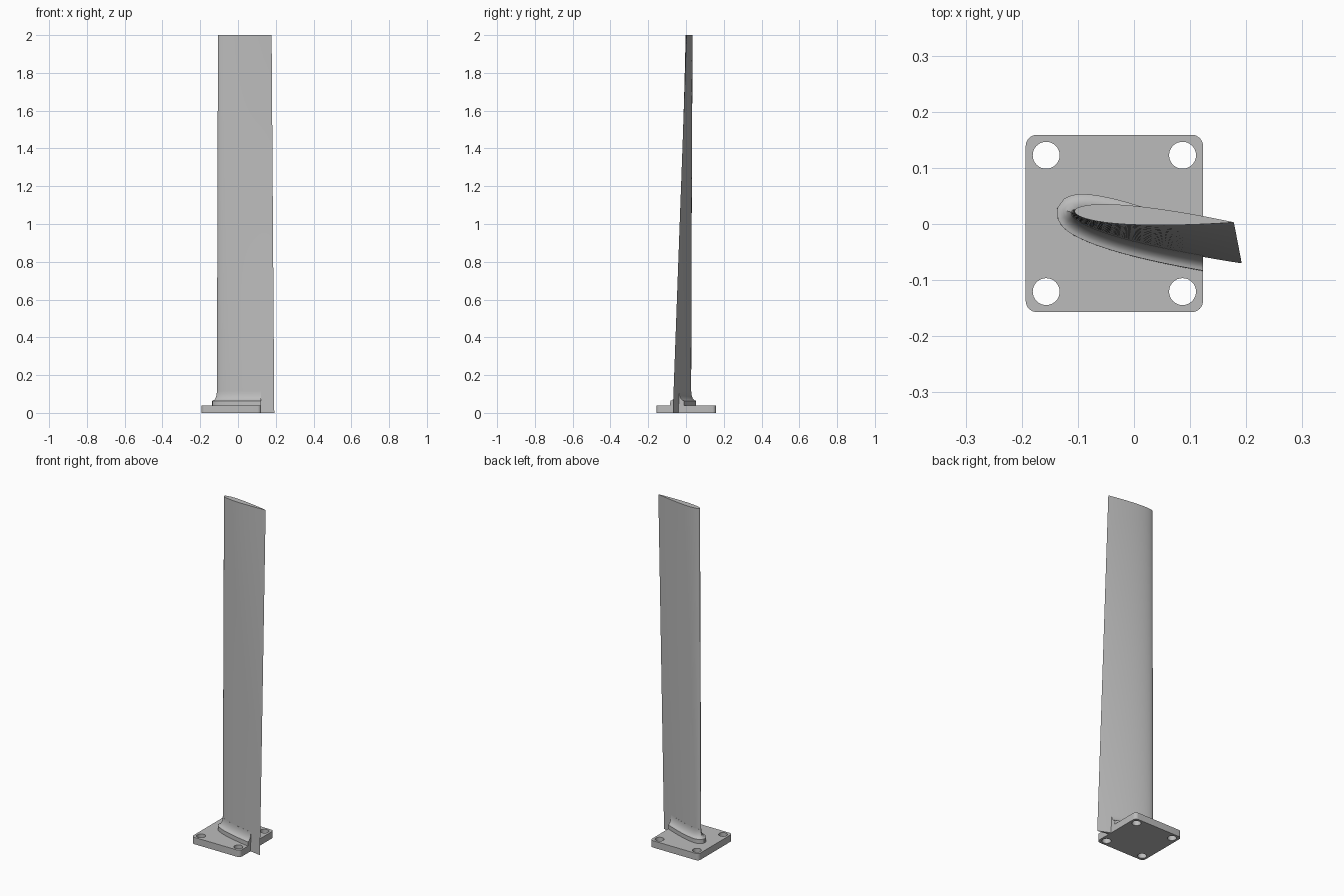
import bpy, bmesh
from math import sin, cos, pi, radians, sqrt
from mathutils import Vector

cube = bpy.data.objects.get("Cube")
if cube:
    bpy.data.objects.remove(cube, do_unlink=True)

grey = bpy.data.materials.new("light grey metal")
grey.use_nodes = True
grey.diffuse_color = (0.5, 0.5, 0.5, 1)
grey.node_tree.nodes["Principled BSDF"].inputs["Base Color"].default_value = (0.5, 0.5, 0.5, 1)

PLATE_RIGHT = 0.123
PLATE_TOP = 0.04


def finish(obj):
    obj.data.materials.clear()
    obj.data.materials.append(grey)
    bpy.ops.object.select_all(action='DESELECT')
    obj.select_set(True)
    bpy.context.view_layer.objects.active = obj
    bpy.ops.object.shade_smooth_by_angle(angle=radians(30))


def airfoil(height, offset=0.0, n=24):
    """Symmetric section, twisted and tapered by height, grown outward by offset."""
    t = height / 2
    nose = Vector((-0.112, 0.021)).lerp(Vector((-0.106, 0.023)), t)
    tail = Vector((0.192, -0.07)).lerp(Vector((0.178, 0.003)), t)
    along = tail - nose
    chord = along.length
    along.normalize()
    across = Vector((-along.y, along.x))
    outline = []
    for i in range(2 * n):
        a = pi * i / n
        s = (1 + cos(a)) / 2
        half = 0.6 * (0.2969 * sqrt(s) - 0.126 * s - 0.3516 * s**2
                      + 0.2843 * s**3 - 0.1036 * s**4)
        outline.append(Vector((s, half if i <= n else -half)) * chord)
    points = []
    for i, p in enumerate(outline):
        edge = outline[(i + 1) % (2 * n)] - outline[i - 1]
        normal = Vector((edge.y, -edge.x)).normalized()
        p = p + normal * offset
        points.append(nose + along * p.x + across * p.y)
    return [(q.x, q.y, height) for q in points]


def loft(name, rings, cut_x=None):
    bm = bmesh.new()
    loops = [[bm.verts.new(p) for p in ring] for ring in rings]
    count = len(loops[0])
    for low, high in zip(loops, loops[1:]):
        for i in range(count):
            j = (i + 1) % count
            bm.faces.new((low[i], low[j], high[j], high[i]))
    bm.faces.new(loops[0][::-1])
    bm.faces.new(loops[-1])
    if cut_x is not None:
        cut = bmesh.ops.bisect_plane(bm, geom=bm.verts[:] + bm.edges[:] + bm.faces[:],
                                     plane_co=(cut_x, 0, 0), plane_no=(1, 0, 0),
                                     clear_outer=True)
        edges = [e for e in cut["geom_cut"] if isinstance(e, bmesh.types.BMEdge)]
        bmesh.ops.holes_fill(bm, edges=edges)
    bmesh.ops.recalc_face_normals(bm, faces=bm.faces[:])
    mesh = bpy.data.meshes.new(name)
    bm.to_mesh(mesh)
    bm.free()
    obj = bpy.data.objects.new(name, mesh)
    bpy.context.collection.objects.link(obj)
    finish(obj)


def arc(cx, cy, r, start, end, steps):
    return [(cx + r * cos(start + (end - start) * k / steps),
             cy + r * sin(start + (end - start) * k / steps)) for k in range(steps + 1)]


# Twisted blade
loft("blade", [airfoil(2 * k / 16) for k in range(17)])

# Raised collar with a concave fillet, trimmed flush with the plate edge
reach, step_z, fillet_top = 0.026, 0.064, 0.112
collar = [airfoil(PLATE_TOP - 0.005, reach), airfoil(step_z, reach)]
for k in range(1, 9):
    a = pi / 2 * k / 8
    collar.append(airfoil(step_z + (fillet_top - step_z) * (1 - cos(a)),
                          0.0005 + (reach - 0.0005) * (1 - sin(a))))
loft("root_collar", collar, PLATE_RIGHT)

# Rounded mounting plate with four bolt holes
curve = bpy.data.curves.new("mounting_plate", 'CURVE')
curve.dimensions = '2D'
curve.fill_mode = 'BOTH'
curve.extrude = PLATE_TOP / 2


def add_outline(points):
    spline = curve.splines.new('POLY')
    spline.points.add(len(points) - 1)
    for p, (x, y) in zip(spline.points, points):
        p.co = (x, y, 0, 1)
    spline.use_cyclic_u = True


centre_x, centre_y, inset, corner = -0.035, 0.001, 0.138, 0.02
border = []
for k, (sx, sy) in enumerate([(1, 1), (-1, 1), (-1, -1), (1, -1)]):
    border += arc(centre_x + sx * inset, centre_y + sy * inset, corner,
                  k * pi / 2, (k + 1) * pi / 2, 8)
add_outline(border)
for sx in (-1, 1):
    for sy in (-1, 1):
        add_outline(arc(centre_x + sx * 0.1215, centre_y + sy * 0.1215, 0.024,
                        0, 2 * pi, 32)[:-1])

plate = bpy.data.objects.new("mounting_plate", curve)
bpy.context.collection.objects.link(plate)
plate.location.z = PLATE_TOP / 2
bpy.ops.object.select_all(action='DESELECT')
plate.select_set(True)
bpy.context.view_layer.objects.active = plate
bpy.ops.object.convert(target='MESH')
plate = bpy.context.view_layer.objects.active
bm = bmesh.new()
bm.from_mesh(plate.data)
bmesh.ops.remove_doubles(bm, verts=bm.verts[:], dist=0.0001)
bmesh.ops.recalc_face_normals(bm, faces=bm.faces[:])
bm.to_mesh(plate.data)
bm.free()
finish(plate)
